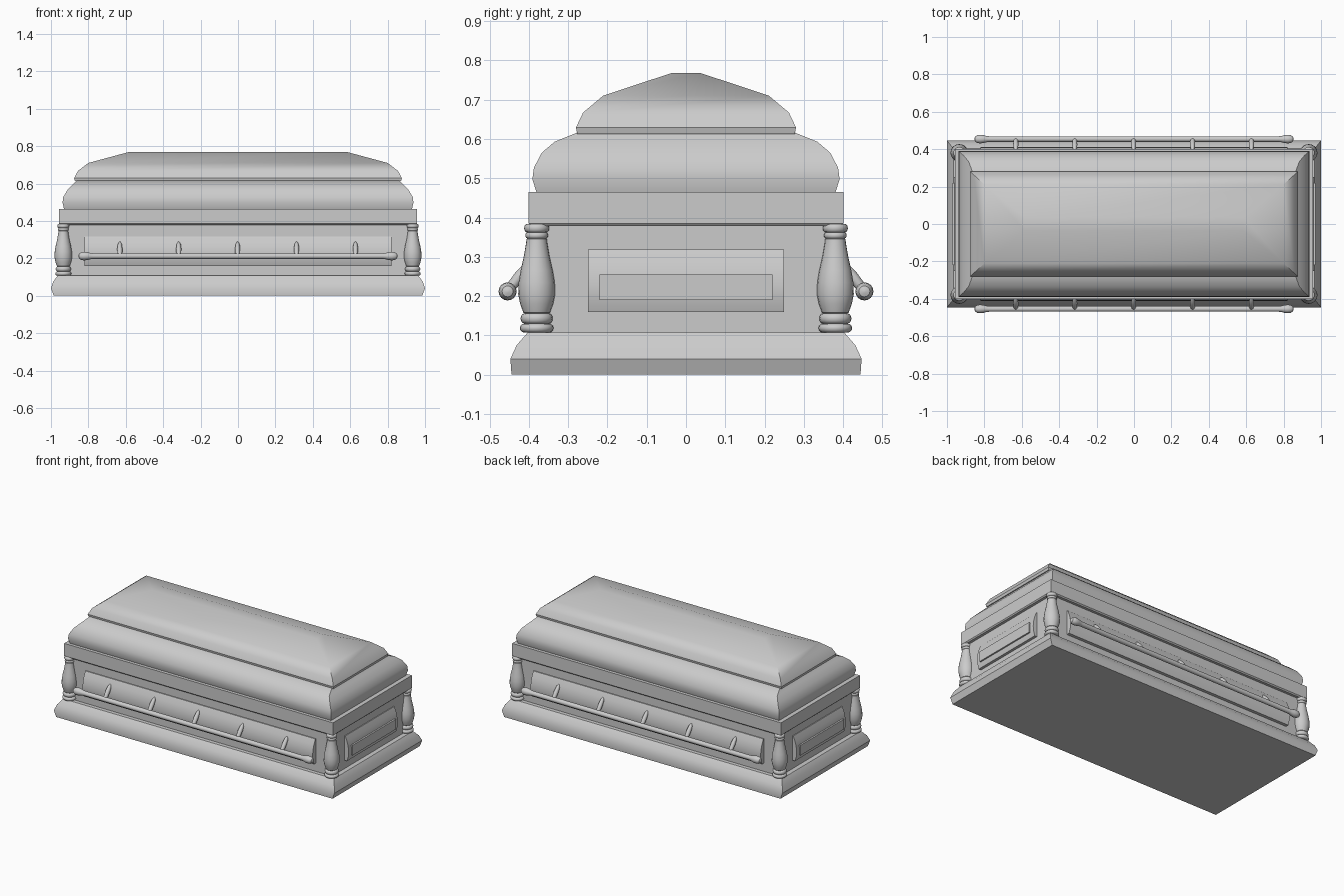
import bpy
import bmesh
from math import cos, sin, pi, radians
from mathutils import Vector, Matrix

old = bpy.data.objects.get("Cube")
if old:
    bpy.data.objects.remove(old, do_unlink=True)

grey = bpy.data.materials.new("plain grey")
grey.use_nodes = True
grey.diffuse_color = (0.6, 0.6, 0.6, 1)
grey.node_tree.nodes["Principled BSDF"].inputs["Base Color"].default_value = (0.6, 0.6, 0.6, 1)


def finish(name, bm, angle=35):
    bmesh.ops.recalc_face_normals(bm, faces=bm.faces)
    mesh = bpy.data.meshes.new(name)
    bm.to_mesh(mesh)
    bm.free()
    mesh.materials.append(grey)
    obj = bpy.data.objects.new(name, mesh)
    bpy.context.collection.objects.link(obj)
    bpy.ops.object.select_all(action="DESELECT")
    obj.select_set(True)
    bpy.context.view_layer.objects.active = obj
    bpy.ops.object.shade_smooth_by_angle(angle=radians(angle))
    return obj


def loft(name, rings):
    """Join closed rings of points and cap both ends."""
    bm = bmesh.new()
    loops = [[bm.verts.new(p) for p in ring] for ring in rings]
    for a, b in zip(loops, loops[1:]):
        for i in range(len(a)):
            j = (i + 1) % len(a)
            bm.faces.new((a[i], a[j], b[j], b[i]))
    bm.faces.new(loops[0])
    bm.faces.new(loops[-1])
    return finish(name, bm)


def tier(name, profile):
    """Stack of rectangles given as half length, half width, height."""
    corners = ((-1, -1), (1, -1), (1, 1), (-1, 1))
    return loft(name, [[(sx * x, sy * y, z) for sx, sy in corners] for x, y, z in profile])


def lathe(name, profile, matrix, sides=20):
    """Turn radius, height pairs about z, then place them."""
    return loft(name, [[matrix @ Vector((r * cos(2 * pi * i / sides), r * sin(2 * pi * i / sides), z))
                        for i in range(sides)] for r, z in profile])


def bead(radius, z0, z1, inset):
    """Rounded ring section for a lathe profile."""
    return [(radius - inset * (1 - sin(pi * i / 6)), z0 + (z1 - z0) * (1 - cos(pi * i / 6)) / 2)
            for i in range(7)]


# Plinth, chest, rim and two-tier domed lid
tier("base", [(.985, .444, 0), (1, .447, .04), (.988, .431, .075), (.965, .403, .107)])
tier("chest", [(.935, .378, .1), (.935, .378, .39)])
tier("rim", [(.952, .394, .378), (.958, .401, .385), (.958, .401, .465)])
tier("lower_lid", [(.93, .38, .463), (.938, .391, .497), (.935, .387, .527),
                   (.912, .367, .565), (.884, .334, .593), (.862, .275, .617)])
tier("upper_lid", [(.872, .277, .613), (.876, .28, .629), (.856, .262, .667),
                   (.8, .211, .71), (.585, .036, .768)])

# Turned corner columns
column = (bead(.043, .107, .13, .012) + bead(.041, .13, .156, .01)
          + [(.034, .158), (.042, .18), (.047, .205), (.046, .235), (.041, .265),
             (.033, .3), (.027, .335), (.026, .345)]
          + bead(.029, .347, .362, .005) + bead(.032, .362, .384, .008))
for sx, xname in ((-1, "right"), (1, "left")):
    for sy, yname in ((-1, "front"), (1, "back")):
        lathe(f"{yname}_{xname}_column", column, Matrix.Translation((sx * .934, sy * .38, 0)))

# Bulged panels: one cross-section swept along each wall
section = [(-.02, .16), (.02, .16), (.031, .19), (.034, .22), (.03, .255), (.021, .285), (.006, .318), (-.02, .318)]
for s, name in ((-1, "front"), (1, "back")):
    loft(f"{name}_panel", [[(x, s * (.378 + d), z) for d, z in section] for x in (-.82, .82)])
for s, name in ((-1, "right"), (1, "left")):
    loft(f"{name}_end_panel", [[(s * (.935 + d * .85), y, z) for d, z in section] for y in (-.25, .25)])
    loft(f"{name}_end_plaque", [[(s * x, -.22, .19), (s * x, .22, .19), (s * x, .22, .255), (s * x, -.22, .255)]
                                for x in (.94, .971)])

# Carrying bars with rounded knobs, held by slanted arms
half_bar = [(.015, .775), (.017, .79), (.021, .805), (.023, .822), (.021, .838), (.014, .849), (.004, .853)]
bar = [(r, -z) for r, z in reversed(half_bar)] + half_bar
arm = [(.009, -.005), (.013, .02), (.014, .05), (.011, .08), (.004, .095)]
for s, name in ((-1, "front"), (1, "back")):
    turn = Matrix.Rotation(pi / 2, 4, "Y")
    lathe(f"{name}_bar", bar, Matrix.Translation((0, s * .454, .212)) @ turn, 16)
    for i in range(5):
        x = -.632 + i * .315
        tilt = Matrix.Rotation(s * radians(38), 4, "X")
        lathe(f"{name}_arm_{i + 1}", arm, Matrix.Translation((x, s * .454, .212)) @ tilt, 12)
